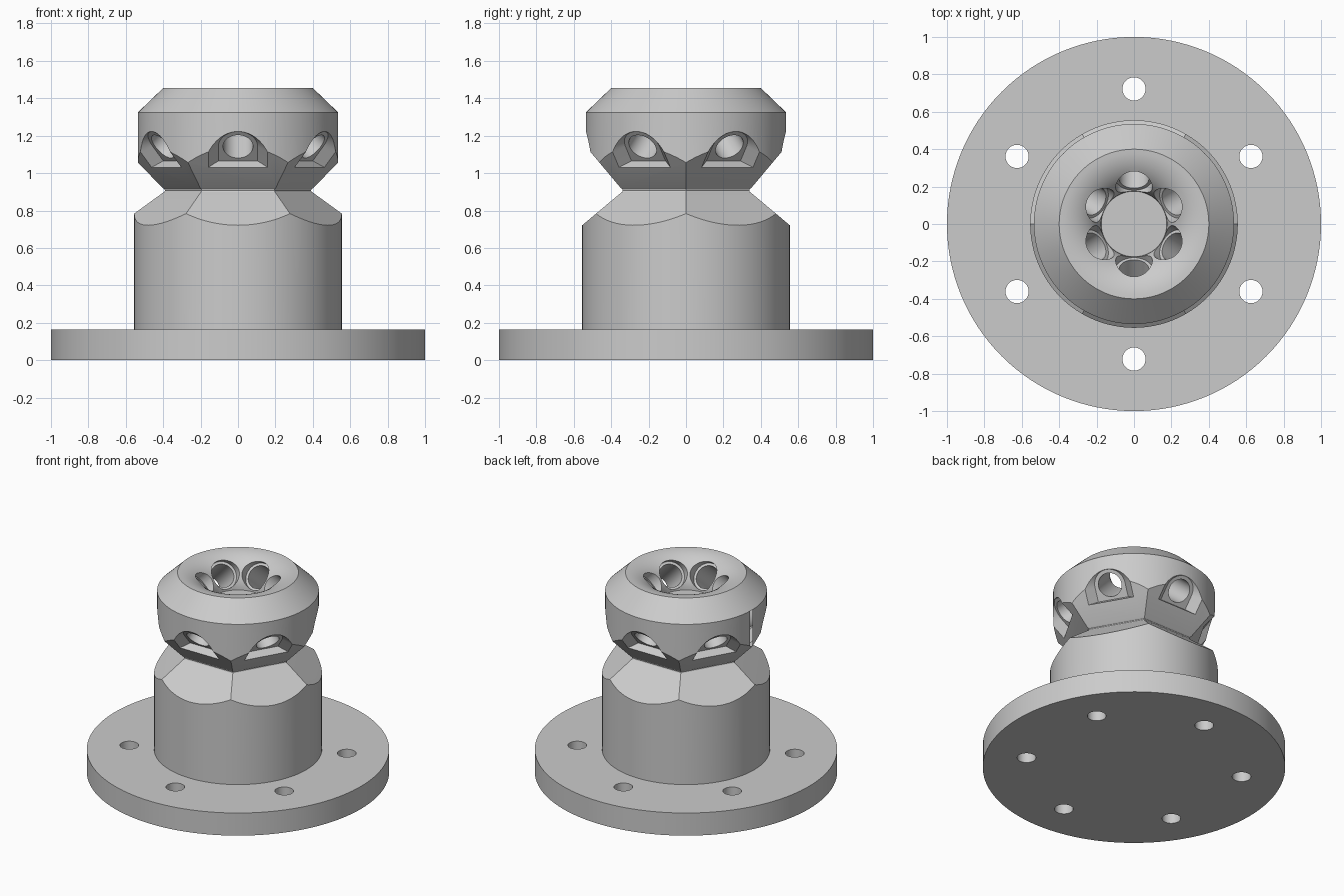
import bpy, bmesh, math
from math import sin, cos, pi, radians
from mathutils import Matrix, Vector

if "Cube" in bpy.data.objects:
    bpy.data.objects.remove(bpy.data.objects["Cube"], do_unlink=True)

SIDES = [radians(30 + 60 * k) for k in range(6)]
SLOPE = radians(50)                     # upper groove face, square to the bores

steel = bpy.data.materials.new("grey_metal")
steel.use_nodes = True
GREY = (0.6, 0.6, 0.6, 1)
steel.diffuse_color = GREY
steel.node_tree.nodes["Principled BSDF"].inputs["Base Color"].default_value = GREY


def loft(name, rings, matrix=Matrix()):
    """Solid skinned through rings of equal point count, capped at both ends."""
    bm = bmesh.new()
    loops = [[bm.verts.new(matrix @ Vector(p)) for p in ring] for ring in rings]
    n = len(loops[0])
    for a, b in zip(loops, loops[1:]):
        for i in range(n):
            j = (i + 1) % n
            bm.faces.new((a[i], a[j], b[j], b[i]))
    bm.faces.new(loops[0][::-1])
    bm.faces.new(loops[-1])
    bmesh.ops.recalc_face_normals(bm, faces=bm.faces)
    mesh = bpy.data.meshes.new(name)
    bm.to_mesh(mesh)
    bm.free()
    mesh.materials.append(steel)
    obj = bpy.data.objects.new(name, mesh)
    bpy.context.collection.objects.link(obj)
    return obj


def ring(r, z, n):
    return [(r * cos(2 * pi * i / n), r * sin(2 * pi * i / n), z) for i in range(n)]


def arch(r, base, d, n=32):
    """Round-topped outline with a straight bottom edge."""
    return [(-r, base, d), (r, base, d)] + [
        (r * cos(pi * i / n), r * sin(pi * i / n), d) for i in range(n + 1)]


def boolean(target, tool, operation="DIFFERENCE"):
    tool.hide_render = True
    mod = target.modifiers.new("cut", "BOOLEAN")
    mod.operation, mod.solver, mod.object = operation, "EXACT", tool
    bpy.context.view_layer.objects.active = target
    bpy.ops.object.modifier_apply(modifier=mod.name)
    bpy.data.objects.remove(tool, do_unlink=True)


# Flange, barrel and head turned as one solid, with a rounded funnel in the top
profile = [(1, 0), (1, 0.165), (0.555, 0.165), (0.555, 0.88), (0.535, 0.92),
           (0.535, 1.325), (0.4, 1.455)]
profile += [(0.4 - 0.225 * sin(a), 1.245 + 0.21 * cos(a))
            for a in [pi / 2 * i / 14 for i in range(1, 15)]]
body = loft("flanged_nozzle_head", [ring(r, z, 128) for r, z in profile])

# Six-sided groove around the neck, with a softened root
down, up = 1 / math.tan(SLOPE), math.tan(SLOPE)
hexes = [(2, -0.1), (0.7, 0.905 - 0.364 * down), (0.35, 0.905 - 0.014 * down),
         (0.341, 0.9), (0.338, 0.907), (0.34, 0.914),
         (0.35, 0.905 + 0.014 * up), (0.7, 0.905 + 0.364 * up), (1, 1.8)]
groove = loft("neck_shape", [ring(a / cos(pi / 6), z, 6) for a, z in hexes])
boolean(body, groove, "INTERSECT")

for angle in SIDES:
    turn = Matrix.Rotation(angle, 4, "Z")

    # Bolt hole through the flange
    place = turn @ Matrix.Translation((0.722, 0, 0))
    boolean(body, loft("bolt_hole", [ring(0.062, -0.1, 40), ring(0.062, 0.3, 40)], place))

    # Local frame: sideways, up the sloping face, outward along the bore
    frame = Matrix(((0, cos(SLOPE), sin(SLOPE), 0.465),
                    (1, 0, 0, 0),
                    (0, sin(SLOPE), -cos(SLOPE), 1.142),
                    (0, 0, 0, 1)))
    place = turn @ frame
    boolean(body, loft("pocket", [arch(0.105, -0.1, 0), arch(0.225, -0.1, 0.12)], place))
    boolean(body, loft("inner_seat", [ring(0.098, -0.29, 48), ring(0.098, -0.6, 48)], place))
    boolean(body, loft("bore", [ring(0.08, -0.36, 48), ring(0.08, 0.15, 48)], place))

# Smooth round surfaces, crisp machined edges
bpy.ops.object.select_all(action="DESELECT")
body.select_set(True)
bpy.context.view_layer.objects.active = body
bpy.ops.object.shade_smooth_by_angle(angle=radians(28))
